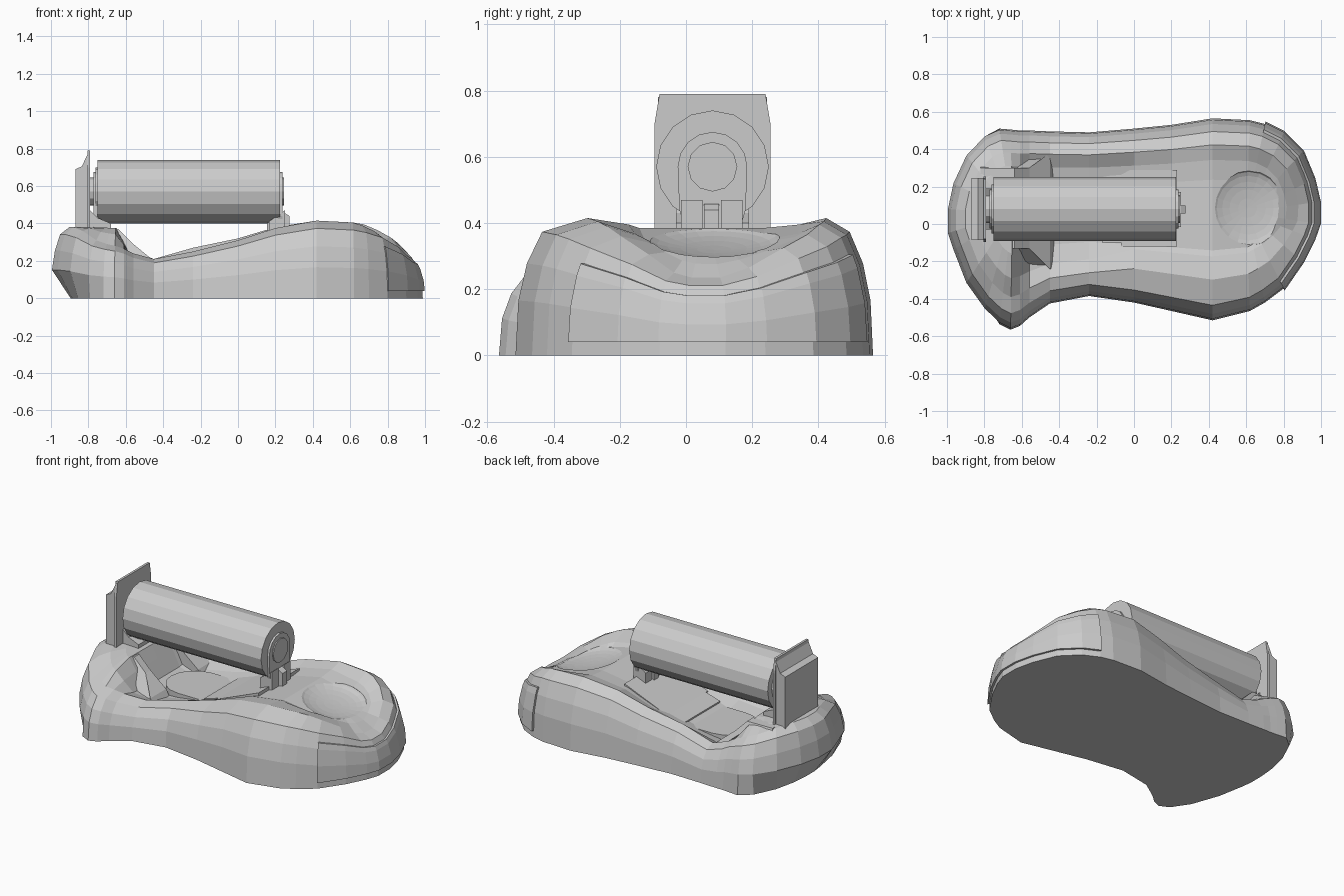
import bpy, bmesh, math
from mathutils import Vector, Matrix

if "Cube" in bpy.data.objects:
    bpy.data.objects.remove(bpy.data.objects["Cube"])

AXIS_Y, AXIS_Z = 0.08, 0.57      # roller axis


def finish(name, bm):
    bmesh.ops.remove_doubles(bm, verts=bm.verts, dist=0.0005)
    bmesh.ops.recalc_face_normals(bm, faces=bm.faces)
    me = bpy.data.meshes.new(name)
    bm.to_mesh(me)
    bm.free()
    ob = bpy.data.objects.new(name, me)
    bpy.context.collection.objects.link(ob)
    return ob


def prism(name, pts, a, b, axis):
    """Closed 2D outline extruded along x, y or z from a to b."""
    place = {'x': lambda p, d: (d, p[0], p[1]),
             'y': lambda p, d: (p[0], d, p[1]),
             'z': lambda p, d: (p[0], p[1], d)}[axis]
    bm = bmesh.new()
    lo = [bm.verts.new(place(p, a)) for p in pts]
    hi = [bm.verts.new(place(p, b)) for p in pts]
    n = len(pts)
    bm.faces.new(lo)
    bm.faces.new(hi[::-1])
    for i in range(n):
        j = (i + 1) % n
        bm.faces.new((lo[i], lo[j], hi[j], hi[i]))
    return finish(name, bm)


def arc(cx, cy, r, a0, a1, n):
    return [(cx + r * math.cos(math.radians(a0 + (a1 - a0) * i / n)),
             cy + r * math.sin(math.radians(a0 + (a1 - a0) * i / n))) for i in range(n + 1)]


def disc(name, r, x0, x1, n=16):
    return prism(name, arc(AXIS_Y, AXIS_Z, r, 0, 360, n)[:-1], x0, x1, 'x')


# Body stations: x, front y, back y, front rim z, back rim z
STATIONS = [
    (-1.0, -.05, .08, .38, .38), (-.97, -.14, .22, .38, .38), (-.90, -.32, .37, .36, .37),
    (-.80, -.46, .475, .31, .34), (-.72, -.535, .51, .29, .32), (-.66, -.565, .505, .28, .30),
    (-.61, -.545, .50, .265, .28), (-.56, -.50, .50, .24, .25), (-.45, -.425, .495, .21, .21),
    (-.24, -.385, .49, .25, .27), (0, -.42, .51, .31, .32), (.2, -.465, .53, .375, .38),
    (.42, -.515, .565, .415, .415), (.62, -.465, .555, .405, .405), (.70, -.42, .535, .39, .395),
    (.80, -.345, .485, .36, .365), (.90, -.20, .385, .305, .325), (.96, -.08, .24, .25, .265),
    (.988, .0, .12, .235, .235)]
FLOOR = [(-1, .34), (-.9, .385), (-.65, .375), (-.56, .2), (-.45, .16), (-.24, .19), (0, .26),
         (.2, .345), (.42, .385), (.62, .345), (.81, .30), (1, .24)]
LOOP = ([(Vector((s[0], s[1])), s[3]) for s in STATIONS]
        + [(Vector((s[0], s[2])), s[4]) for s in reversed(STATIONS)])


def floor_z(x):
    for (x0, z0), (x1, z1) in zip(FLOOR, FLOOR[1:]):
        if x <= x1:
            return z0 + (z1 - z0) * (x - x0) / (x1 - x0)
    return FLOOR[-1][1]


def inset(i, t):
    p = LOOP[i][0]
    if .2 < t < .6 and p.x > -.1:      # the front rim sits further in
        t *= 1 + .35 * min(max((.06 - p.y) / .45, 0), 1)
    return p.lerp(Vector((min(max(p.x, -.65), .6), .06)), t)


# Body: outline rings stepping up the wall, over the rim and into the trough
bm = bmesh.new()
rings = []
for t, k, blend in [(0, 0, 0), (.015, .4, 0), (.06, .67, 0), (.14, .9, 0), (.28, 1, 0),
                    (.44, 1, .65), (.65, 1, 1), (1, 1, 1)]:
    ring = []
    for i, (p, rim) in enumerate(LOOP):
        tt = t if k else max(0, (-.75 - p.x) * 1.2)
        q = inset(i, tt)
        ring.append(bm.verts.new((q.x, q.y, rim * k * (1 - blend) + floor_z(q.x) * blend)))
    rings.append(ring)
n = len(LOOP)
for a, b in zip(rings, rings[1:]):
    for i in range(n):
        j = (i + 1) % n
        bm.faces.new((a[i], a[j], b[j], b[i]))
bm.faces.new(rings[0][::-1])
body = finish("body", bm)

# Round dish sunk into the top, tilted with the slope
bm = bmesh.new()
bmesh.ops.create_uvsphere(bm, u_segments=20, v_segments=12, radius=.2,
                          matrix=Matrix.Translation((.615, .085, .354))
                          @ Matrix.Rotation(math.radians(13), 4, 'Y')
                          @ Matrix.Diagonal((1, 1, .18, 1)))
cutter = finish("dish_cutter", bm)
cutter.hide_render = True
mod = body.modifiers.new("dish", 'BOOLEAN')
mod.operation, mod.solver, mod.object = 'DIFFERENCE', 'EXACT', cutter
bpy.context.view_layer.objects.active = body
bpy.ops.object.modifier_apply(modifier="dish")
bpy.data.objects.remove(cutter)

# Bumper panel wrapped around the +x end
bm = bmesh.new()
cols = []
for i in range(15, 24):
    rim = LOOP[i][1]
    col = []
    for t, z in [(-.027, .04), (-.012, rim * .4), (.035, rim * .67), (.065, rim * .77),
                 (.15, rim * .77), (.15, .04)]:
        q = inset(i, t)
        col.append(bm.verts.new((q.x, q.y, z)))
    cols.append(col)
for a, b in zip(cols, cols[1:]):
    for i in range(6):
        j = (i + 1) % 6
        bm.faces.new((a[i], a[j], b[j], b[i]))
bm.faces.new(cols[0])
bm.faces.new(cols[-1][::-1])
finish("end_bumper", bm)

# Heel cheeks either side of the roller, outer faces leaning inward at the top
for side, outer, inner, lean in (("front", -.24, -.08, .11), ("back", .38, .24, -.08)):
    cheek = prism(side + "_heel_cheek", [(-.84, .2), (-.82, .372), (-.64, .37), (-.56, .29),
                                         (-.45, .20), (-.42, .15)], outer, inner, 'y')
    for v in cheek.data.vertices:
        if abs(v.co.y - outer) < .001 and v.co.z > .25:
            v.co.y += lean

# Trough fittings: sloping deck and rounded tongue
prism("deck_plate", [(-.07, .15), (-.07, .25), (.23, .372), (.23, .25)], -.12, .29, 'y')
prism("deck_step", [(-.17, .15), (-.17, .22), (-.07, .25), (-.07, .15)], -.1, .27, 'y')
prism("tongue", arc(-.36, .08, .17, 90, 270, 8) + [(-.17, -.09), (-.17, .25)], .14, .20, 'z')

# Roller with end caps
disc("roller", .17, -.75, .225)
disc("roller_cap_left", .13, -.762, -.74)
disc("roller_hub_right", .075, .22, .245, 12)
disc("roller_hub_left", .075, -.80, -.75, 12)

# Horseshoe brackets at both ends
shoe = arc(AXIS_Y, AXIS_Z, .105, 0, 180, 8) + [(-.02, .44), (0, .37), (.16, .37), (.18, .44)]
prism("bracket_right", shoe, .215, .238, 'x')
prism("bracket_left", shoe, -.772, -.745, 'x')
prism("bracket_foot_right", [(.155, .33), (.155, .40), (.23, .46), (.25, .455), (.275, .44),
                             (.275, .35)], .055, .10, 'y')
for name, y0, y1 in (("fork_front", -.015, .05), ("fork_back", .105, .17)):
    prism(name, [(.165, .33), (.165, .41), (.25, .47), (.25, .34)], y0, y1, 'y')
prism("bracket_foot_left", [(-.80, .36), (-.80, .48), (-.75, .43), (-.68, .40), (-.68, .36)],
      -.03, .19, 'y')

# Upright end plate with a raised lip
plate = [(-.095, .3), (.255, .3), (.255, .70), (.24, .79), (-.08, .79), (-.095, .70)]
prism("end_plate", plate, -.805, -.79, 'x')
prism("end_block", [(-.87, .3), (-.87, .69), (-.835, .705), (-.80, .78), (-.80, .3)],
      -.085, .245, 'y')
